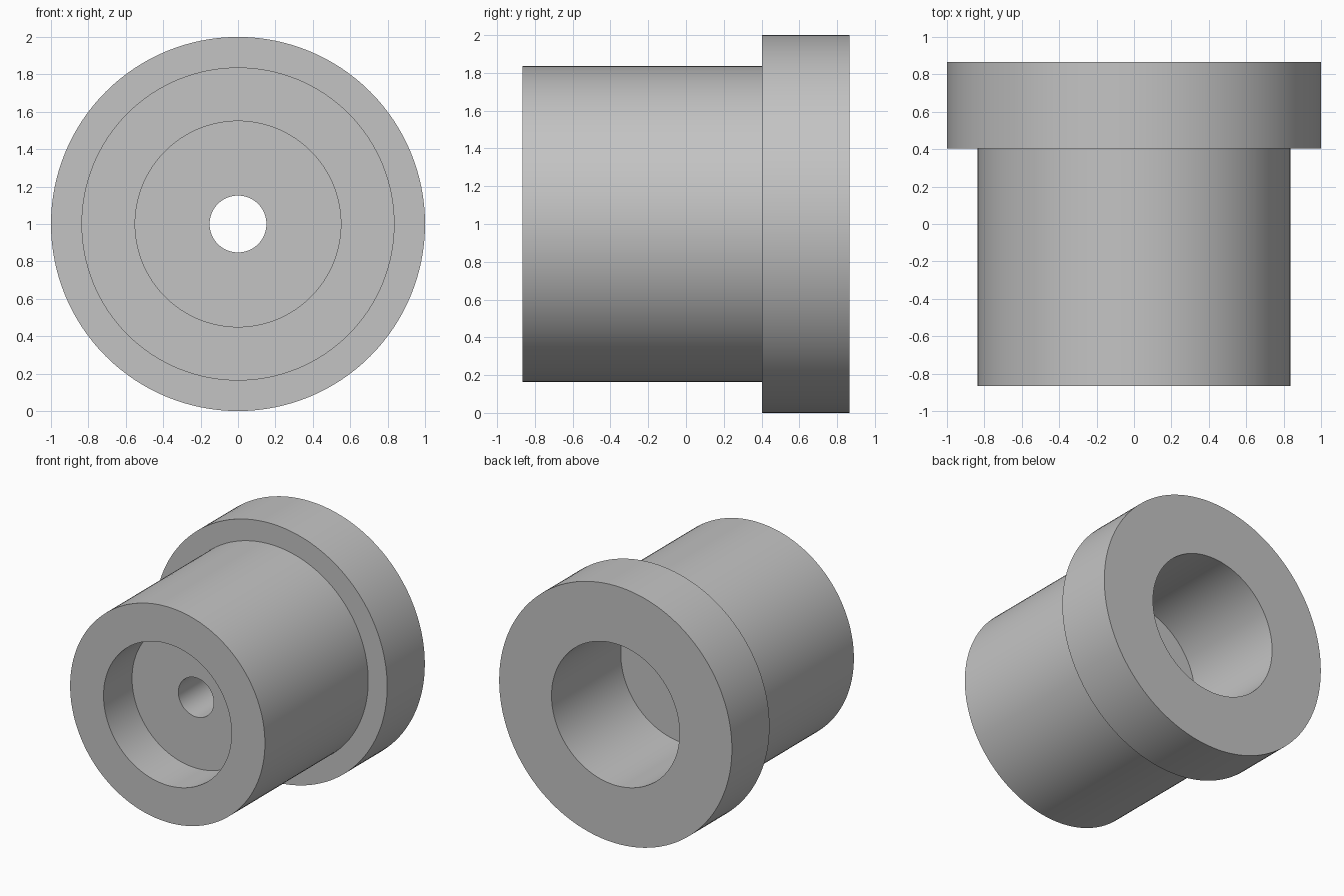
import bpy
import bmesh
from math import pi, radians
from mathutils import Matrix, Vector

cube = bpy.data.objects.get("Cube")
if cube:
    bpy.data.objects.remove(cube, do_unlink=True)

SEGMENTS = 128
CENTRE = Vector((0, 0, 1))

# Half section as (radius, y): stepped outside, counterbored at both ends
FRONT, BACK = -0.865, 0.865
BODY_R, FLANGE_R, BORE_R, HOLE_R = 0.837, 1.0, 0.55, 0.152
SHOULDER = 0.403
FRONT_FLOOR = FRONT + 0.35
BACK_FLOOR = BACK - 0.85
profile = [
    (HOLE_R, FRONT_FLOOR), (BORE_R, FRONT_FLOOR), (BORE_R, FRONT),
    (BODY_R, FRONT), (BODY_R, SHOULDER), (FLANGE_R, SHOULDER),
    (FLANGE_R, BACK), (BORE_R, BACK), (BORE_R, BACK_FLOOR),
    (HOLE_R, BACK_FLOOR),
]

# Single grey material
grey = bpy.data.materials.new("plain grey")
grey.use_nodes = True
colour = (0.55, 0.55, 0.55, 1)
grey.diffuse_color = colour
grey.node_tree.nodes["Principled BSDF"].inputs["Base Color"].default_value = colour

# Flanged bushing: turn the closed section about the y axis
bm = bmesh.new()
rings = []
for i in range(SEGMENTS):
    turn = Matrix.Rotation(2 * pi * i / SEGMENTS, 3, 'Y')
    rings.append([bm.verts.new(CENTRE + turn @ Vector((r, y, 0))) for r, y in profile])
for i, ring in enumerate(rings):
    following = rings[(i + 1) % SEGMENTS]
    for j in range(len(profile)):
        k = (j + 1) % len(profile)
        bm.faces.new((ring[j], ring[k], following[k], following[j]))
bmesh.ops.recalc_face_normals(bm, faces=bm.faces)

mesh = bpy.data.meshes.new("flanged_bushing")
bm.to_mesh(mesh)
bm.free()
mesh.materials.append(grey)
bushing = bpy.data.objects.new("flanged_bushing", mesh)
bpy.context.collection.objects.link(bushing)

# Smooth round walls, crisp rims
bpy.ops.object.select_all(action='DESELECT')
bushing.select_set(True)
bpy.context.view_layer.objects.active = bushing
bpy.ops.object.shade_smooth_by_angle(angle=radians(30))
